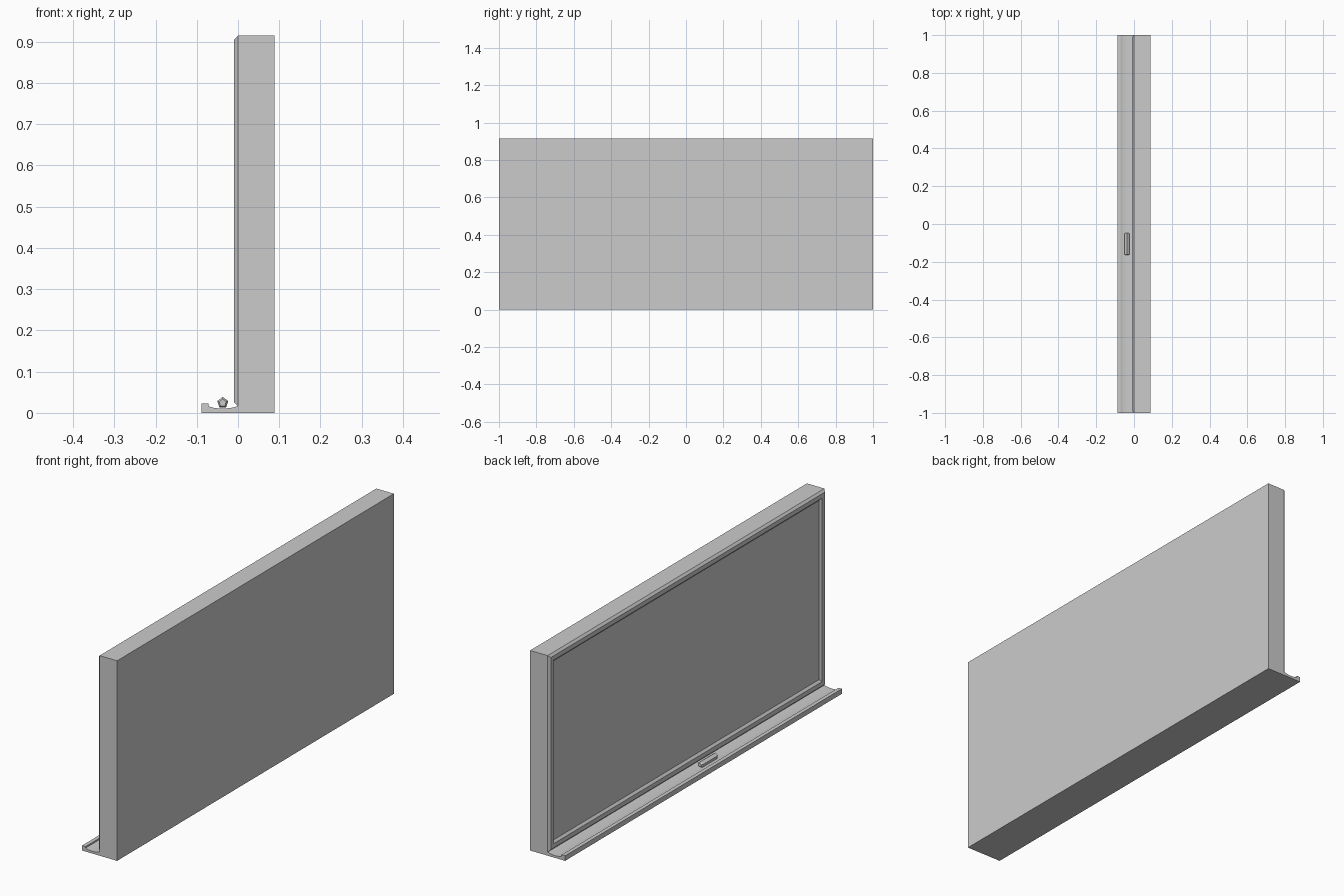
import bpy
import math

if "Cube" in bpy.data.objects:
    bpy.data.objects.remove(bpy.data.objects["Cube"])

TOP, DEPTH = 0.915, 0.0885


def make_mesh(name, verts, faces):
    mesh = bpy.data.meshes.new(name)
    mesh.from_pydata(verts, [], faces)
    mesh.update()
    obj = bpy.data.objects.new(name, mesh)
    bpy.context.collection.objects.link(obj)
    return obj


def loft(name, rings, closed=False):
    """Join equal-sized rings with quads; cap the ends or close the loop."""
    n, m = len(rings[0]), len(rings)
    verts = [v for r in rings for v in r]
    faces = []
    for i in range(m if closed else m - 1):
        a, b = i * n, ((i + 1) % m) * n
        for j in range(n):
            k = (j + 1) % n
            faces.append((a + j, a + k, b + k, b + j))
    if not closed:
        faces.append(tuple(reversed(range(n))))
        faces.append(tuple(range((m - 1) * n, m * n)))
    return make_mesh(name, verts, faces)


def extrude_profile(name, profile, y0, y1):
    return loft(name, [[(x, y, z) for x, z in profile] for y in (y1, y0)])


# Board backing
extrude_profile("board_backing", [(0, 0), (DEPTH, 0), (DEPTH, TOP), (0, TOP)], -1, 1)

# Tray with front lip and shallow hollow
extrude_profile("tray", [
    (-DEPTH, 0), (0, 0), (0, 0.017), (-0.012, 0.013), (-0.027, 0.011),
    (-0.043, 0.0105), (-0.058, 0.012), (-0.071, 0.016),
    (-0.071, 0.023), (-DEPTH, 0.023)], -1, 1)

# Mitred frame with bevelled outer and inner edges: (inset, x) rings
z0 = 0.016
rings = []
for inset, x in [(0, 0), (0.01, -0.0095), (0.03, -0.0095), (0.04, 0)]:
    y, lo, hi = 1 - inset, z0 + inset, TOP - inset
    rings.append([(x, -y, lo), (x, -y, hi), (x, y, hi), (x, y, lo)])
loft("frame", [list(r) for r in zip(*rings)], closed=True)

# Five-sided chalk stick with tapered ends
rings = []
for y, r in [(-0.165, 0.009), (-0.159, 0.014), (-0.053, 0.014), (-0.047, 0.009)]:
    angles = [math.pi / 2 + i * math.tau / 5 for i in range(5)]
    rings.append([(-0.037 + r * math.cos(a), y, 0.0245 + r * math.sin(a)) for a in angles])
loft("chalk", rings)

# Consistent outward normals
import bmesh
for obj in bpy.context.collection.objects:
    bm = bmesh.new()
    bm.from_mesh(obj.data)
    bmesh.ops.recalc_face_normals(bm, faces=bm.faces)
    bm.to_mesh(obj.data)
    bm.free()
